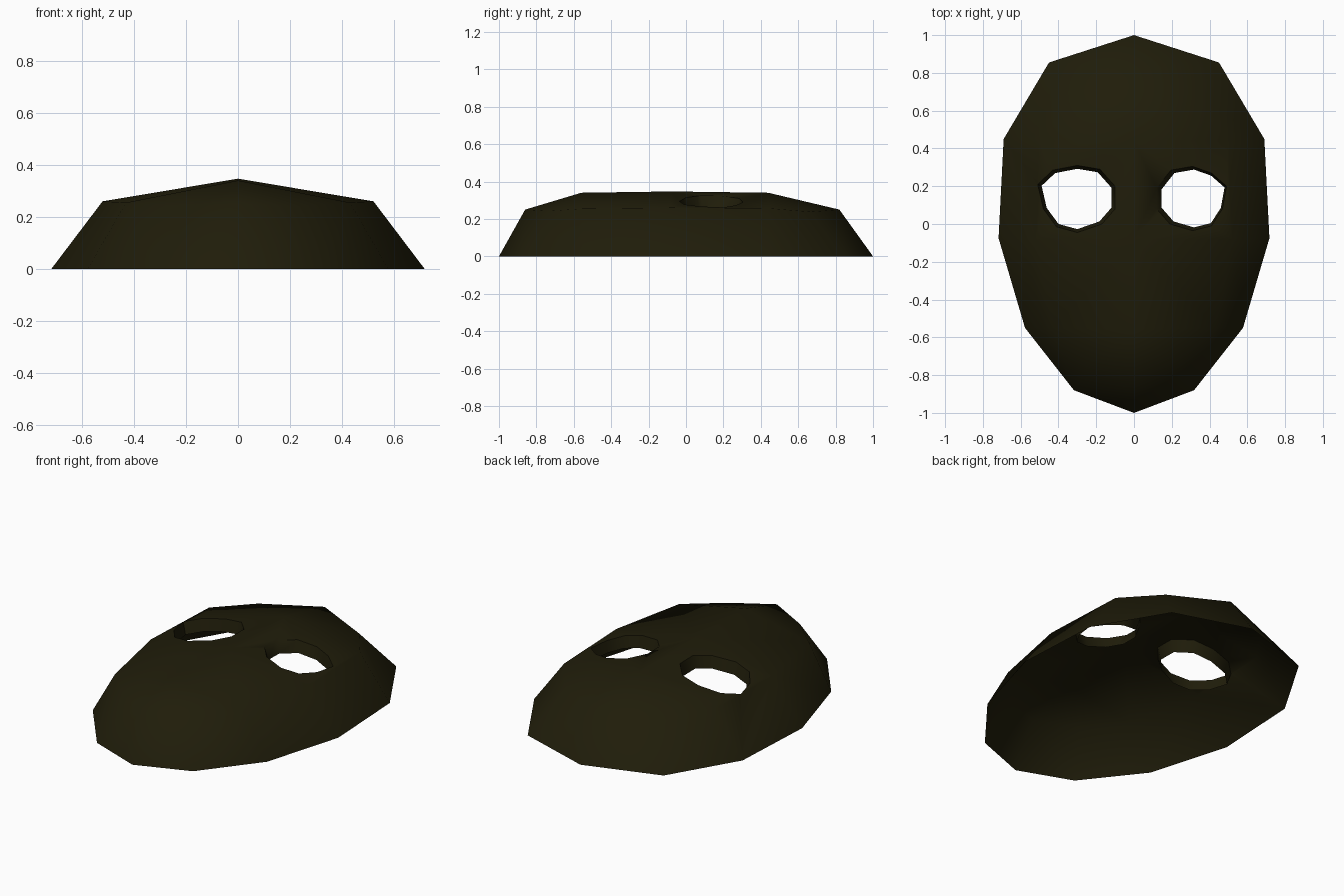
import bpy, bmesh, math
from mathutils import Vector

if "Cube" in bpy.data.objects:
    bpy.data.objects.remove(bpy.data.objects["Cube"])

olive = bpy.data.materials.new("dark olive")
olive.diffuse_color = (0.014, 0.012, 0.003, 1)
olive.use_nodes = True
olive.node_tree.nodes["Principled BSDF"].inputs["Base Color"].default_value = olive.diffuse_color


def new_object(name, bm):
    bmesh.ops.recalc_face_normals(bm, faces=bm.faces)
    mesh = bpy.data.meshes.new(name)
    bm.to_mesh(mesh)
    bm.free()
    ob = bpy.data.objects.new(name, mesh)
    bpy.context.collection.objects.link(ob)
    return ob


def full_loop(half):
    """Mirror the right half of an outline (top to chin) into a closed loop."""
    return half + [(-x, y, z) for x, y, z in half[-2:0:-1]]


# Face shell: outer rim, raised inner ring and a ridge down the middle
rim = full_loop([(0, 1, 0), (.45, .855, 0), (.69, .45, 0), (.717, -.075, 0),
                 (.577, -.55, 0), (.318, -.88, 0), (0, -1, 0)])
ring = full_loop([(0, .82, .25), (.335, .668, .238), (.5, .44, .257), (.52, -.08, .26),
                  (.43, -.55, .255), (.235, -.74, .242), (0, -.86, .25)])
ridge = [(0, .44, .34), (0, -.08, .347), (0, -.56, .34)]

bm = bmesh.new()
a = [bm.verts.new(p) for p in rim]
b = [bm.verts.new(p) for p in ring]
mid = [b[0]] + [bm.verts.new(p) for p in ridge] + [b[6]]
for i in range(12):
    j = (i + 1) % 12
    bm.faces.new((a[i], a[j], b[j], b[i]))
right = b[1:6]
left = b[11:6:-1]
for side in (right, left):
    for i in range(4):
        bm.faces.new((mid[i], side[i], side[i + 1], mid[i + 1]))
bm.faces.new(a)          # temporary floor so the holes cut cleanly
bmesh.ops.triangulate(bm, faces=bm.faces)
mask = new_object("mask", bm)

# Eye hole outlines, cut straight through
eyes = [
    [(-.30, .31), (-.18, .29), (-.10, .2), (-.10, .08), (-.17, 0), (-.30, -.045),
     (-.41, -.015), (-.48, .08), (-.51, .21), (-.43, .285)],
    [(.31, .305), (.41, .27), (.49, .2), (.468, .08), (.41, -.01), (.31, -.035),
     (.19, 0), (.12, .08), (.12, .19), (.195, .285)],
]
cutters = []
for pts in eyes:
    bm = bmesh.new()
    face = bm.faces.new([bm.verts.new((x, y, -.3)) for x, y in pts])
    out = bmesh.ops.extrude_face_region(bm, geom=[face])
    bmesh.ops.translate(bm, vec=(0, 0, 1),
                        verts=[v for v in out["geom"] if isinstance(v, bmesh.types.BMVert)])
    cutter = new_object("eye_cutter", bm)
    cutter.hide_render = True
    cutters.append(cutter)
    mod = mask.modifiers.new("eye hole", 'BOOLEAN')
    mod.operation = 'DIFFERENCE'
    mod.solver = 'EXACT'
    mod.object = cutter

bpy.context.view_layer.update()
cut = bpy.data.meshes.new_from_object(
    mask.evaluated_get(bpy.context.evaluated_depsgraph_get()))
mask.modifiers.clear()
for c in cutters:
    bpy.data.objects.remove(c)

# Keep only the upper shell, then fold a short tapered lip in from each eye
bm = bmesh.new()
bm.from_mesh(cut)
bm.normal_update()
bmesh.ops.delete(bm, geom=[f for f in bm.faces if f.normal.z < .2], context='FACES')
edges = [e for e in bm.edges if e.is_boundary and all(v.co.z > .1 for v in e.verts)]
out = bmesh.ops.extrude_edge_only(bm, edges=edges)
for v in [g for g in out["geom"] if isinstance(g, bmesh.types.BMVert)]:
    centre = Vector((-.303, .132, 0)) if v.co.x < 0 else Vector((.305, .135, 0))
    shift = 0 if v.co.x < 0 else .008
    v.co.x = centre.x + (v.co.x - centre.x) * .9 + shift
    v.co.y = centre.y + (v.co.y - centre.y) * .9
    v.co.z -= .07
bm.to_mesh(cut)
bm.free()
mask.data = cut
cut.materials.clear()
cut.materials.append(olive)
for p in cut.polygons:
    p.material_index = 0

bpy.ops.object.select_all(action='DESELECT')
mask.select_set(True)
bpy.context.view_layer.objects.active = mask
bpy.ops.object.shade_smooth_by_angle(angle=math.radians(60))
